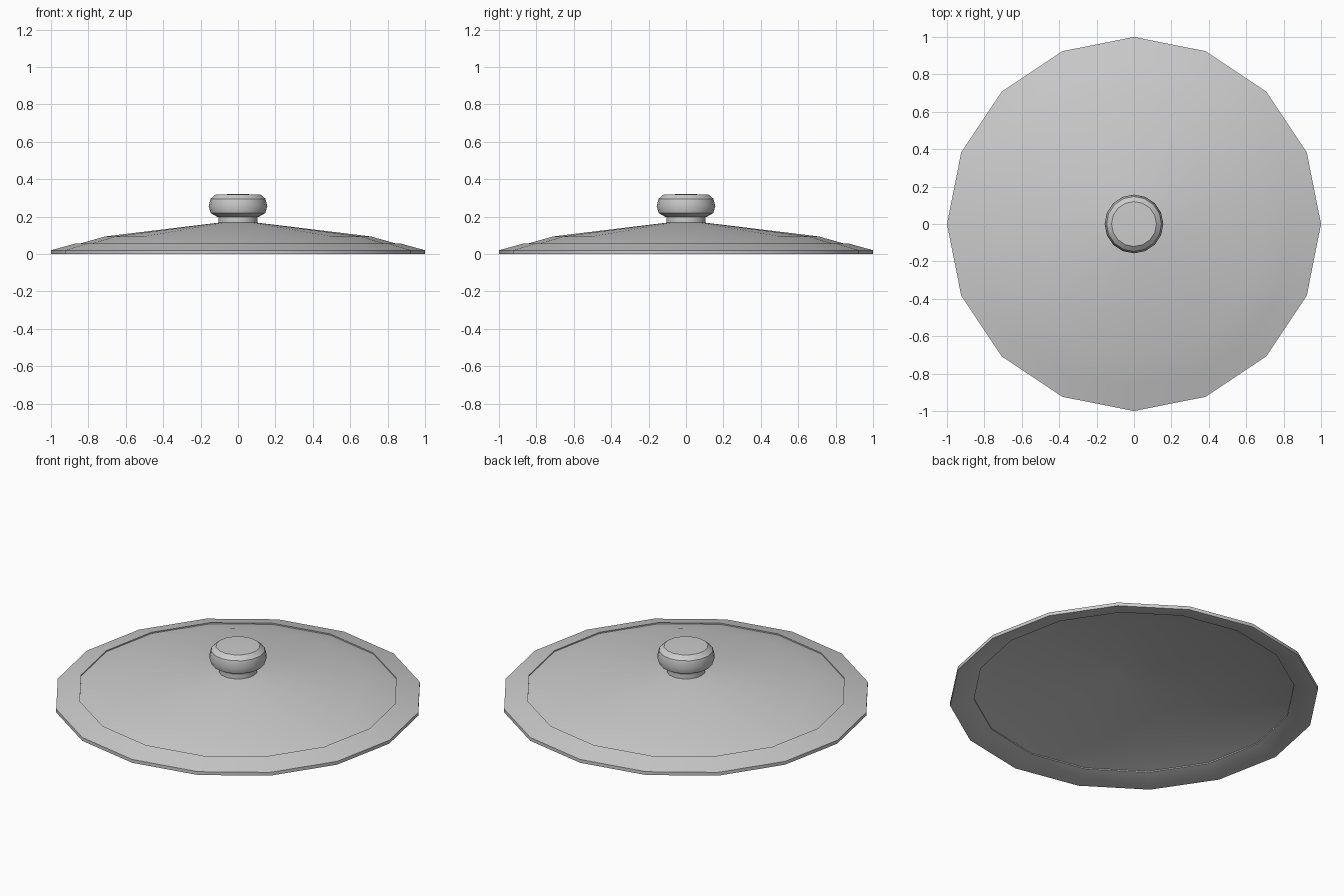
import bpy
import bmesh
import math

cube = bpy.data.objects.get("Cube")
if cube:
    bpy.data.objects.remove(cube, do_unlink=True)

SIDES = 16


def material(name, value):
    mat = bpy.data.materials.new(name)
    mat.use_nodes = True
    colour = (value, value, value, 1)
    mat.diffuse_color = colour
    mat.node_tree.nodes["Principled BSDF"].inputs["Base Color"].default_value = colour
    return mat


def lathe(name, profile, mat, closed=False, sharp=35):
    """Spin an (r, z) profile round the z axis."""
    bm = bmesh.new()
    points = profile + profile[:1] if closed else profile
    verts = [bm.verts.new((r, 0, z)) for r, z in points]
    edges = [bm.edges.new(pair) for pair in zip(verts, verts[1:])]
    bmesh.ops.spin(bm, geom=verts + edges, cent=(0, 0, 0), axis=(0, 0, 1),
                   angle=math.tau, steps=SIDES, use_merge=False)
    bmesh.ops.remove_doubles(bm, verts=bm.verts, dist=0.0005)
    bmesh.ops.recalc_face_normals(bm, faces=bm.faces)
    mesh = bpy.data.meshes.new(name)
    bm.to_mesh(mesh)
    bm.free()
    mesh.materials.append(mat)
    obj = bpy.data.objects.new(name, mesh)
    bpy.context.collection.objects.link(obj)
    bpy.ops.object.select_all(action="DESELECT")
    obj.select_set(True)
    bpy.context.view_layer.objects.active = obj
    bpy.ops.object.shade_smooth_by_angle(angle=math.radians(sharp))
    return obj


grey = material("light grey", 0.6)

# Shallow domed plate
lathe("dome", [(0, 0.172), (0.1, 0.168), (0.71, 0.094), (0.88, 0.046),
               (0.88, 0.037), (0.70, 0.084), (0.1, 0.158), (0, 0.162)], grey)

# Thicker band round the edge
lathe("rim", [(1, 0), (1, 0.02), (0.87, 0.056), (0.87, 0.033), (0.985, 0)],
      grey, closed=True)

# Neck and rounded knob
lathe("neck", [(0, 0.16), (0.105, 0.16), (0.105, 0.2), (0, 0.2)], grey)
lathe("knob", [(0, 0.198), (0.11, 0.198), (0.145, 0.218), (0.157, 0.255),
               (0.147, 0.295), (0.12, 0.318), (0, 0.321)], grey)
